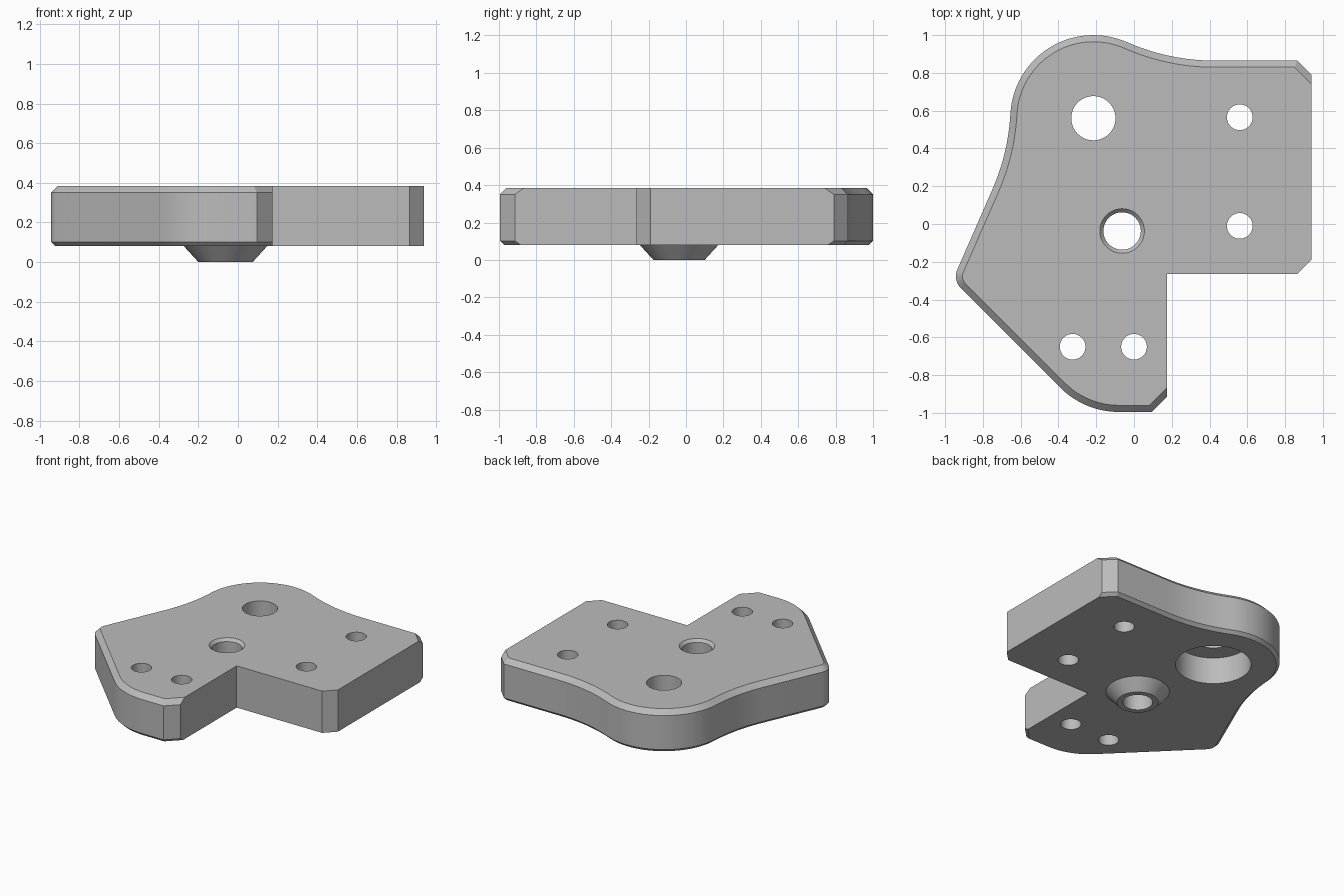
import bpy, bmesh, math
from mathutils import Vector

if "Cube" in bpy.data.objects:
    bpy.data.objects.remove(bpy.data.objects["Cube"], do_unlink=True)

BOTTOM, TOP = 0.08, 0.385
TOP_BEVEL, BOTTOM_BEVEL = 0.035, 0.022

grey = bpy.data.materials.new("plain grey")
grey.use_nodes = True
grey.diffuse_color = (0.5, 0.5, 0.5, 1)
grey.node_tree.nodes["Principled BSDF"].inputs["Base Color"].default_value = (0.5, 0.5, 0.5, 1)


def make_object(name, bm):
    bmesh.ops.recalc_face_normals(bm, faces=bm.faces)
    mesh = bpy.data.meshes.new(name)
    bm.to_mesh(mesh)
    bm.free()
    mesh.materials.append(grey)
    obj = bpy.data.objects.new(name, mesh)
    bpy.context.collection.objects.link(obj)
    return obj


def skin(name, rings):
    """Closed solid through a stack of equally sized rings."""
    bm = bmesh.new()
    rows = [[bm.verts.new(p) for p in ring] for ring in rings]
    count = len(rows[0])
    for low, high in zip(rows, rows[1:]):
        for i in range(count):
            j = (i + 1) % count
            bm.faces.new((low[i], low[j], high[j], high[i]))
    bm.faces.new(rows[0][::-1])
    bm.faces.new(rows[-1])
    return make_object(name, bm)


def lathe(name, x, y, profile, sides=64):
    angles = [2 * math.pi * i / sides for i in range(sides)]
    return skin(name, [[(x + r * math.cos(a), y + r * math.sin(a), z) for a in angles]
                       for r, z in profile])


def arc(x, y, radius, start, end, step=4):
    n = max(2, round(abs(end - start) / step))
    angles = [math.radians(start + (end - start) * i / n) for i in range(n + 1)]
    return [Vector((x + radius * math.cos(a), y + radius * math.sin(a))) for a in angles]


def combine(target, tool, operation):
    mod = target.modifiers.new("combine", "BOOLEAN")
    mod.operation, mod.object, mod.solver = operation, tool, "EXACT"
    bpy.context.view_layer.objects.active = target
    bpy.ops.object.modifier_apply(modifier=mod.name)
    bpy.data.objects.remove(tool, do_unlink=True)


# Plate outline, counter-clockwise; bevelled edges run from the right back corner
# round the lobe to the front corner
bevelled = [Vector((0.94, 0.79)), Vector((0.865, 0.865))]
bevelled += arc(0.425, 2.005, 1.14, 270, 246.1, 2)
bevelled += arc(-0.215, 0.56, 0.44, 66.1, 177)[1:]
bevelled += arc(-1.793, 0.643, 1.14, -3, -23.7, 2)[1:]
bevelled += arc(-0.853, -0.277, 0.09, 156.3, 225, 6)
bevelled += arc(-0.08, -0.555, 0.44, 225, 270)
bevelled += [Vector((0.095, -0.995)), Vector((0.175, -0.915))]
plain = [Vector(p) for p in ((0.175, -0.265), (0.865, -0.265), (0.94, -0.19))]
outline = bevelled + plain


def inset(distance, z):
    """Move only the bevelled edges inward, mitring every corner."""
    count = len(outline)
    ring = []
    for i, p in enumerate(outline):
        d1 = (p - outline[i - 1]).normalized()
        d2 = (outline[(i + 1) % count] - p).normalized()
        w1 = distance if 0 < i < len(bevelled) else 0
        w2 = distance if i < len(bevelled) - 1 else 0
        n1, n2 = Vector((-d1.y, d1.x)), Vector((-d2.y, d2.x))
        cross = n1.x * n2.y - n1.y * n2.x
        if abs(cross) < 0.001:
            move = n1 * w1
        else:
            move = Vector((w1 * n2.y - w2 * n1.y, w2 * n1.x - w1 * n2.x)) / cross
        ring.append((p.x + move.x, p.y + move.y, z))
    return ring


plate = skin("mounting_plate", [
    inset(BOTTOM_BEVEL, BOTTOM), inset(0, BOTTOM + BOTTOM_BEVEL),
    inset(0, TOP - TOP_BEVEL), inset(TOP_BEVEL, TOP)])

# Tapered boss underneath
bx, by = -0.063, -0.037
combine(plate, lathe("boss", bx, by, [(0.137, 0), (0.21, BOTTOM), (0.21, 0.15)]), "UNION")

# Boss bore with a countersunk rim
combine(plate, lathe("bore_cutter", bx, by, [
    (0.099, -0.1), (0.099, TOP - 0.02), (0.118, TOP), (0.118, TOP + 0.1)]), "DIFFERENCE")

# Large hole with a wide recess from below
combine(plate, lathe("recess_cutter", -0.215, 0.56, [
    (0.25, -0.1), (0.25, 0.275), (0.117, 0.275), (0.117, TOP + 0.1)]), "DIFFERENCE")

# Four screw holes
for x, y in ((0.56, 0.565), (0.56, -0.01), (-0.325, -0.65), (0, -0.65)):
    combine(plate, lathe("screw_cutter", x, y, [(0.068, -0.1), (0.068, TOP + 0.1)], 48), "DIFFERENCE")

bpy.ops.object.select_all(action="DESELECT")
plate.select_set(True)
bpy.context.view_layer.objects.active = plate
bpy.ops.object.shade_smooth_by_angle(angle=math.radians(25))
